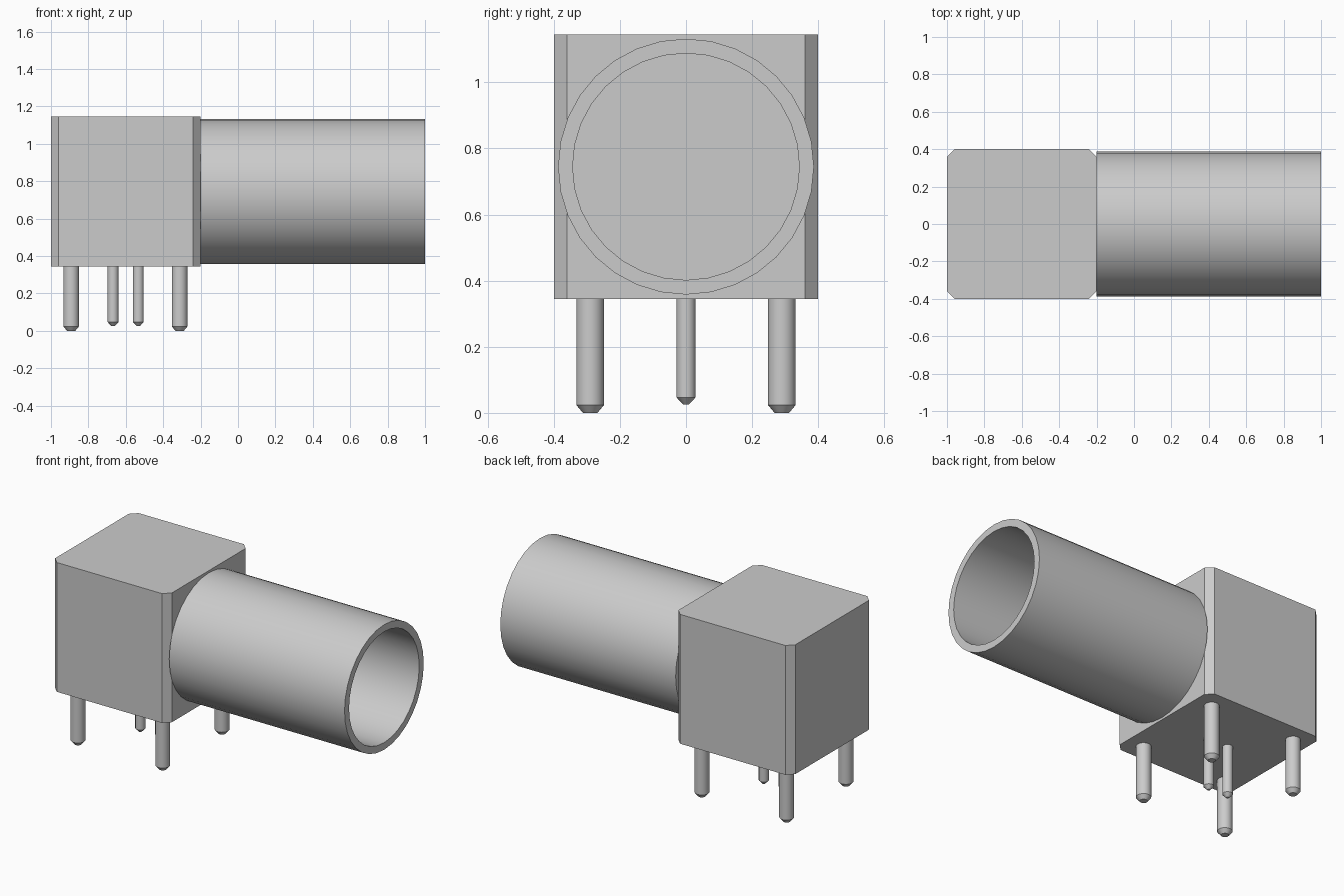
import bpy, bmesh, math
from mathutils import Matrix

cube = bpy.data.objects.get("Cube")
if cube:
    bpy.data.objects.remove(cube, do_unlink=True)

grey = bpy.data.materials.new("plain grey")
grey.use_nodes = True
GREY = (0.6, 0.6, 0.6, 1)
grey.diffuse_color = GREY
grey.node_tree.nodes["Principled BSDF"].inputs["Base Color"].default_value = GREY


def make_object(name, bm, smooth=False):
    bmesh.ops.recalc_face_normals(bm, faces=bm.faces)
    mesh = bpy.data.meshes.new(name)
    bm.to_mesh(mesh)
    bm.free()
    mesh.materials.append(grey)
    obj = bpy.data.objects.new(name, mesh)
    bpy.context.collection.objects.link(obj)
    if smooth:
        bpy.ops.object.select_all(action='DESELECT')
        obj.select_set(True)
        bpy.context.view_layer.objects.active = obj
        bpy.ops.object.shade_smooth_by_angle(angle=math.radians(30))
    return obj


def lathe(name, profile, sides, matrix, closed=False):
    """Spin (radius, height) points around z; cap the ends unless closed."""
    bm = bmesh.new()
    rings = [[bm.verts.new((r * math.cos(a), r * math.sin(a), h))
              for a in (2 * math.pi * i / sides for i in range(sides))]
             for r, h in profile]
    pairs = list(zip(rings, rings[1:]))
    if closed:
        pairs.append((rings[-1], rings[0]))
    else:
        bm.faces.new(rings[0])
        bm.faces.new(rings[-1])
    for low, high in pairs:
        for i in range(sides):
            j = (i + 1) % sides
            bm.faces.new((low[i], low[j], high[j], high[i]))
    bmesh.ops.transform(bm, matrix=matrix, verts=bm.verts)
    return make_object(name, bm, smooth=True)


# Housing block with chamfered vertical edges
SIZE, BASE, BODY_X = 0.8, 0.345, -0.6
bm = bmesh.new()
bmesh.ops.create_cube(bm, size=SIZE, matrix=Matrix.Translation((BODY_X, 0, BASE + SIZE / 2)))
upright = [e for e in bm.edges if abs(e.verts[0].co.z - e.verts[1].co.z) > 0.1]
bmesh.ops.bevel(bm, geom=upright, offset=0.04, segments=1, affect='EDGES')
make_object("housing", bm)

# Hollow barrel lying along x, open at the outer end
OUTER, INNER, LENGTH = 0.387, 0.343, 1.2
along_x = Matrix.Translation((-0.2, 0, BASE + SIZE / 2)) @ Matrix.Rotation(math.pi / 2, 4, 'Y')
lathe("barrel", [(OUTER, 0), (OUTER, LENGTH), (INNER, LENGTH), (INNER, 0)], 32, along_x, closed=True)


# Round pins with chamfered tips
def pin(name, x, y, radius, tip_radius, tip, chamfer):
    lathe(name, [(tip_radius, tip), (radius, tip + chamfer), (radius, BASE)],
          24, Matrix.Translation((x, y, 0)))


for end, x in (("rear", -0.892), ("fore", -0.312)):
    for side, y in (("right", -0.29), ("left", 0.29)):
        pin(f"{end}_{side}_mounting_pin", x, y, 0.042, 0.022, 0, 0.024)
for end, x in (("rear", -0.668), ("fore", -0.533)):
    pin(f"{end}_contact_pin", x, 0, 0.029, 0.008, 0.025, 0.022)
